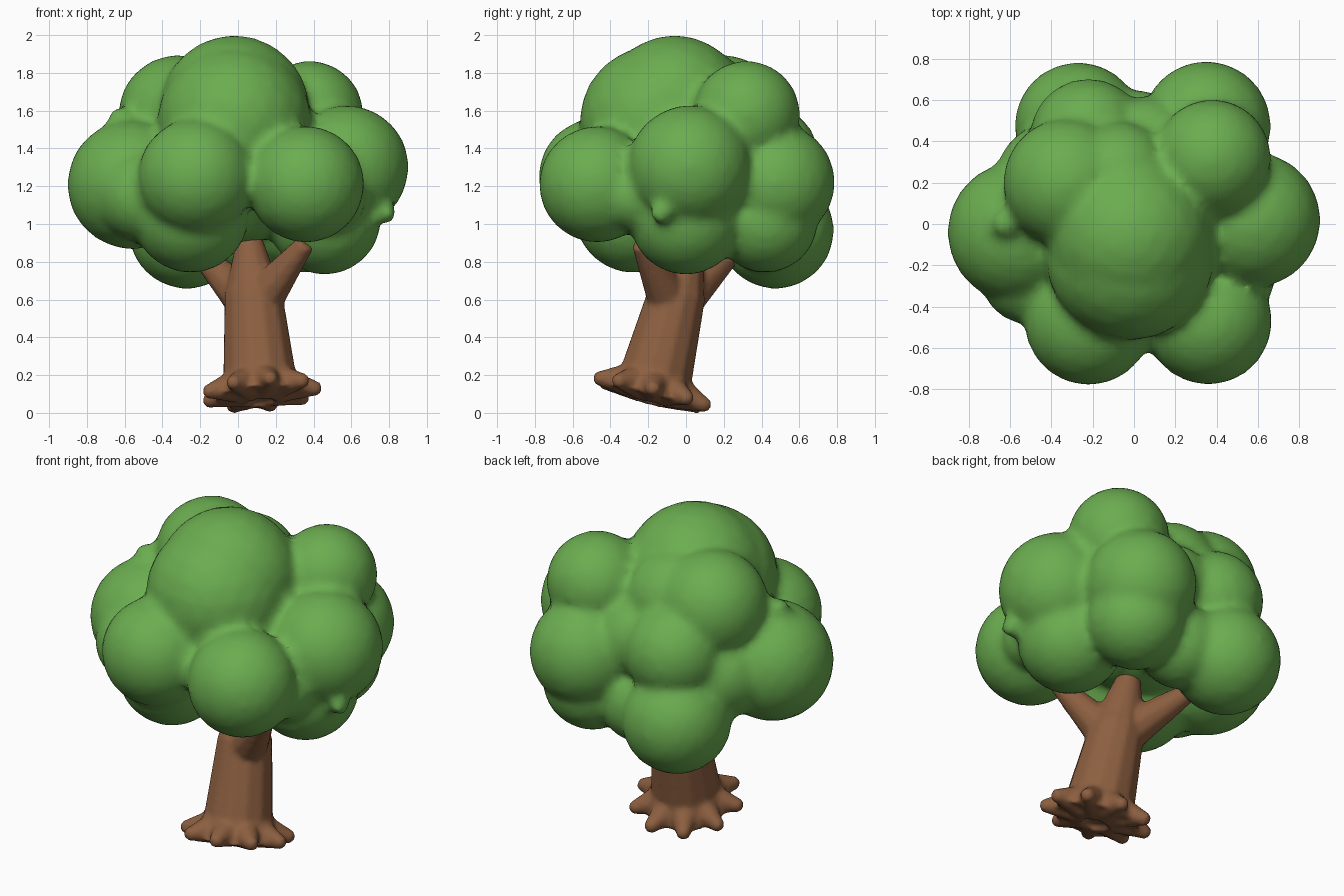
import bpy, bmesh, math
from mathutils import Vector, Matrix

cube = bpy.data.objects.get("Cube")
if cube:
    bpy.data.objects.remove(cube, do_unlink=True)


def material(name, rgb):
    m = bpy.data.materials.new(name)
    m.use_nodes = True
    m.diffuse_color = (*rgb, 1)
    bsdf = next(n for n in m.node_tree.nodes if n.type == 'BSDF_PRINCIPLED')
    bsdf.inputs["Base Color"].default_value = (*rgb, 1)
    bsdf.inputs["Roughness"].default_value = 0.9
    return m


def ball(bm, centre, radius, detail=3):
    bmesh.ops.create_icosphere(bm, subdivisions=detail, radius=radius,
                               matrix=Matrix.Translation(centre))


def limb(bm, start, end, r_start, r_end, sides=10):
    """Tapered closed cylinder between two points."""
    start, end = Vector(start), Vector(end)
    span = end - start
    turn = span.to_track_quat('Z', 'Y').to_matrix().to_4x4()
    bmesh.ops.create_cone(bm, cap_ends=True, segments=sides, radius1=r_start,
                          radius2=r_end, depth=span.length,
                          matrix=Matrix.Translation((start + end) / 2) @ turn)


def fused(name, bm, mat, voxel, smooth_steps):
    """Melt overlapping solids into one skin."""
    me = bpy.data.meshes.new(name)
    bm.to_mesh(me)
    bm.free()
    me.materials.append(mat)
    ob = bpy.data.objects.new(name, me)
    bpy.context.collection.objects.link(ob)
    remesh = ob.modifiers.new("Fuse", 'REMESH')
    remesh.mode = 'VOXEL'
    remesh.voxel_size = voxel
    remesh.use_smooth_shade = True
    soft = ob.modifiers.new("Soften", 'SMOOTH')
    soft.factor = 0.5
    soft.iterations = smooth_steps


green = material("leaf green", (0.147, 0.418, 0.08))
brown = material("bark brown", (0.262, 0.114, 0.051))

# Leaf clumps: x, y, z, radius
clumps = [
    (-0.02, -0.155, 1.54, 0.41),  # crown
    (-0.02, -0.06, 1.6, 0.4),
    (0.36, -0.47, 1.21, 0.31),    # front pair
    (-0.22, -0.47, 1.25, 0.312),
    (-0.25, -0.28, 1.05, 0.31),
    (-0.56, -0.04, 1.21, 0.345),  # sides
    (0.575, 0.02, 1.3, 0.33),
    (0.46, 0.0, 1.03, 0.30),
    (0.38, 0.32, 1.58, 0.285),    # upper back row
    (-0.32, 0.2, 1.58, 0.315),
    (-0.08, 0.21, 1.57, 0.29),
    (0.35, 0.475, 1.22, 0.315),   # rear
    (0.34, 0.42, 1.02, 0.28),
    (-0.22, 0.42, 1.35, 0.285),
    (-0.27, 0.475, 0.965, 0.31),
    (0.0, 0.05, 1.34, 0.45),      # core
    (0.01, 0.41, 0.98, 0.24),     # fill between clumps
    (0.06, 0.36, 1.35, 0.26),
    (0.5, -0.27, 1.14, 0.18),
    (-0.5, -0.24, 1.15, 0.25),
    (-0.4, 0.22, 1.2, 0.27),
    (0.78, -0.13, 1.06, 0.06),    # small tufts
    (-0.62, 0.0, 1.55, 0.07),
    (0.55, 0.3, 1.63, 0.09),
]
bm = bmesh.new()
for x, y, z, r in clumps:
    ball(bm, (x, y, z), r)
fused("foliage", bm, green, 0.03, 3)

# Leaning trunk, flared at the foot
bm = bmesh.new()
base = Vector((0.12, -0.18, 0.11))
axis = Vector((-0.05, 0.17, 0.67)).normalized()
side = (Vector((1, 0, 0)) - axis * axis.x).normalized()
back = axis.cross(side)
limb(bm, base - axis * 0.03, base + axis * 0.12, 0.25, 0.19, 12)
limb(bm, base + axis * 0.06, base + axis * 0.55, 0.2, 0.155, 12)
limb(bm, base + axis * 0.53, base + axis * 0.95, 0.155, 0.04, 12)

# Ring of blunt roots
roots = 9
for i in range(roots):
    a = math.tau * i / roots
    out = side * math.cos(a) + back * math.sin(a)
    tip = base + out * 0.285
    limb(bm, base + out * 0.09 + axis * 0.04, tip, 0.11, 0.043)
    ball(bm, tip, 0.043, detail=2)

# Two branches reaching into the leaves
fork = base + axis * 0.46
for tip in [(0.36, -0.24, 0.9), (-0.22, 0.26, 0.86)]:
    limb(bm, fork, tip, 0.13, 0.05)
fused("trunk", bm, brown, 0.016, 3)
